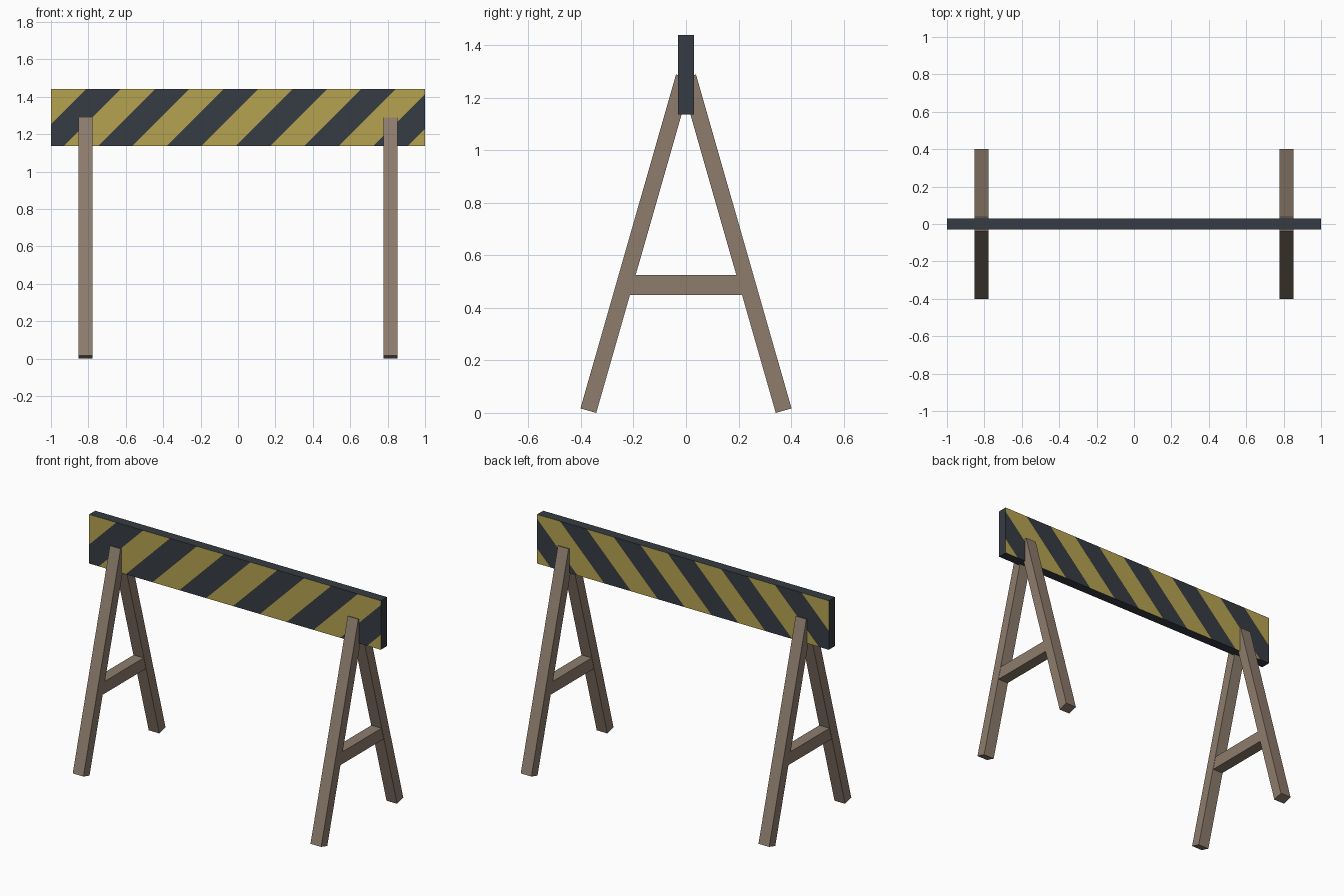
import bpy, bmesh
from mathutils import Vector

cube = bpy.data.objects.get("Cube")
if cube:
    bpy.data.objects.remove(cube, do_unlink=True)


def material(name, rgb):
    m = bpy.data.materials.new(name)
    m.use_nodes = True
    m.diffuse_color = (*rgb, 1)
    m.node_tree.nodes["Principled BSDF"].inputs["Base Color"].default_value = (*rgb, 1)
    return m


charcoal = material("charcoal", (0.037, 0.045, 0.056))
yellow = material("warning yellow", (0.46, 0.36, 0.08))
wood = material("weathered wood", (0.27, 0.205, 0.155))


def make_object(name, bm, mats):
    mesh = bpy.data.meshes.new(name)
    bmesh.ops.recalc_face_normals(bm, faces=bm.faces)
    bm.to_mesh(mesh)
    bm.free()
    for m in mats:
        mesh.materials.append(m)
    obj = bpy.data.objects.new(name, mesh)
    bpy.context.collection.objects.link(obj)
    return obj


def extruded_profile(name, points, x, width):
    """Extrude a (y, z) outline along x, centred on x."""
    bm = bmesh.new()
    face = bm.faces.new([bm.verts.new((x - width / 2, y, z)) for y, z in points])
    result = bmesh.ops.extrude_face_region(bm, geom=[face])
    verts = [v for v in result["geom"] if isinstance(v, bmesh.types.BMVert)]
    bmesh.ops.translate(bm, verts=verts, vec=(width, 0, 0))
    return make_object(name, bm, [wood])


# Striped board: a box cut by slanted planes
BOTTOM, TOP, HALF_DEPTH = 1.136, 1.44, 0.03
START, PERIOD = -0.749, 0.368
bm = bmesh.new()
bmesh.ops.create_cube(bm, size=1)
bmesh.ops.scale(bm, verts=bm.verts, vec=(2, 2 * HALF_DEPTH, TOP - BOTTOM))
bmesh.ops.translate(bm, verts=bm.verts, vec=(0, 0, (TOP + BOTTOM) / 2))
for i in range(-4, 11):
    bmesh.ops.bisect_plane(bm, geom=bm.verts[:] + bm.edges[:] + bm.faces[:],
                           plane_co=(START + i * PERIOD / 2, 0, BOTTOM),
                           plane_no=(1, 0, -1))
bm.normal_update()
for f in bm.faces:
    c = f.calc_center_median()
    phase = (c.x - (c.z - BOTTOM) - START) % PERIOD
    f.material_index = int(abs(f.normal.y) > 0.5 and phase > PERIOD / 2)
make_object("striped_board", bm, [charcoal, yellow])

# Two A-frames, each with a pair of splayed legs and a cross brace
LEG_WIDTH = 0.073
outer_foot, inner_foot = Vector((-0.402, 0.017)), Vector((-0.342, 0))
run = Vector((0.364, 1.272))
leg = [outer_foot, inner_foot, inner_foot + run, outer_foot + run]
brace = [(-0.215, 0.45), (0.215, 0.45), (0.194, 0.525), (-0.194, 0.525)]
for side, x in (("right", -0.815), ("left", 0.815)):
    for end, sign in (("front", 1), ("back", -1)):
        extruded_profile(f"{end}_{side}_leg", [(sign * p.x, p.y) for p in leg], x, LEG_WIDTH)
    extruded_profile(f"{side}_cross_brace", brace, x, LEG_WIDTH - 0.004)
